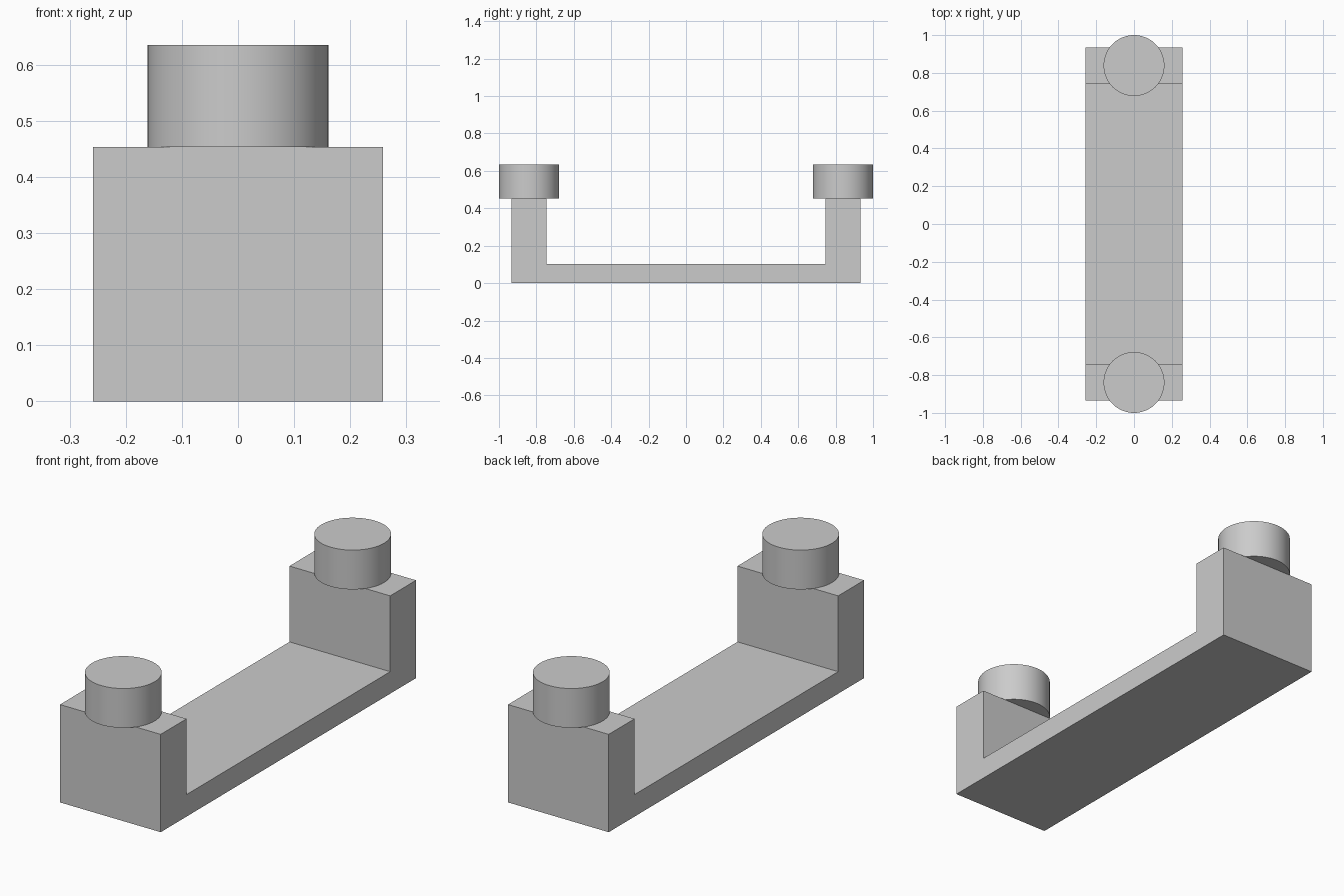
import bpy
import bmesh
import math

cube = bpy.data.objects.get("Cube")
if cube:
    bpy.data.objects.remove(cube, do_unlink=True)

# Single plain grey
grey = bpy.data.materials.new("light_grey")
grey.use_nodes = True
colour = (0.6, 0.6, 0.6, 1)
grey.diffuse_color = colour
grey.node_tree.nodes["Principled BSDF"].inputs["Base Color"].default_value = colour

HALF_WIDTH = 0.258
OUTER, INNER = 0.934, 0.745
FLOOR, ARM_TOP = 0.102, 0.453
PEG_RADIUS, PEG_TOP = 0.161, 0.635

# U-shaped bracket: side profile extruded across the width
half = [(OUTER, 0), (OUTER, ARM_TOP), (INNER, ARM_TOP), (INNER, FLOOR)]
profile = half + [(-y, z) for y, z in reversed(half)]
bm = bmesh.new()
face = bm.faces.new([bm.verts.new((-HALF_WIDTH, y, z)) for y, z in profile])
side = bmesh.ops.extrude_face_region(bm, geom=[face])
verts = [g for g in side["geom"] if isinstance(g, bmesh.types.BMVert)]
bmesh.ops.translate(bm, verts=verts, vec=(2 * HALF_WIDTH, 0, 0))
bmesh.ops.recalc_face_normals(bm, faces=bm.faces)
mesh = bpy.data.meshes.new("bracket")
bm.to_mesh(mesh)
bm.free()
mesh.materials.append(grey)
bpy.context.collection.objects.link(bpy.data.objects.new("bracket", mesh))


# Round pegs overhanging the outer end of each arm
def add_peg(name, sign):
    bpy.ops.mesh.primitive_cylinder_add(
        vertices=64, radius=PEG_RADIUS, depth=PEG_TOP - ARM_TOP,
        location=(0, sign * (1 - PEG_RADIUS), (PEG_TOP + ARM_TOP) / 2))
    peg = bpy.context.object
    peg.name = name
    peg.data.materials.append(grey)
    bpy.ops.object.shade_smooth_by_angle(angle=math.radians(30))


add_peg("front_peg", -1)
add_peg("back_peg", 1)
